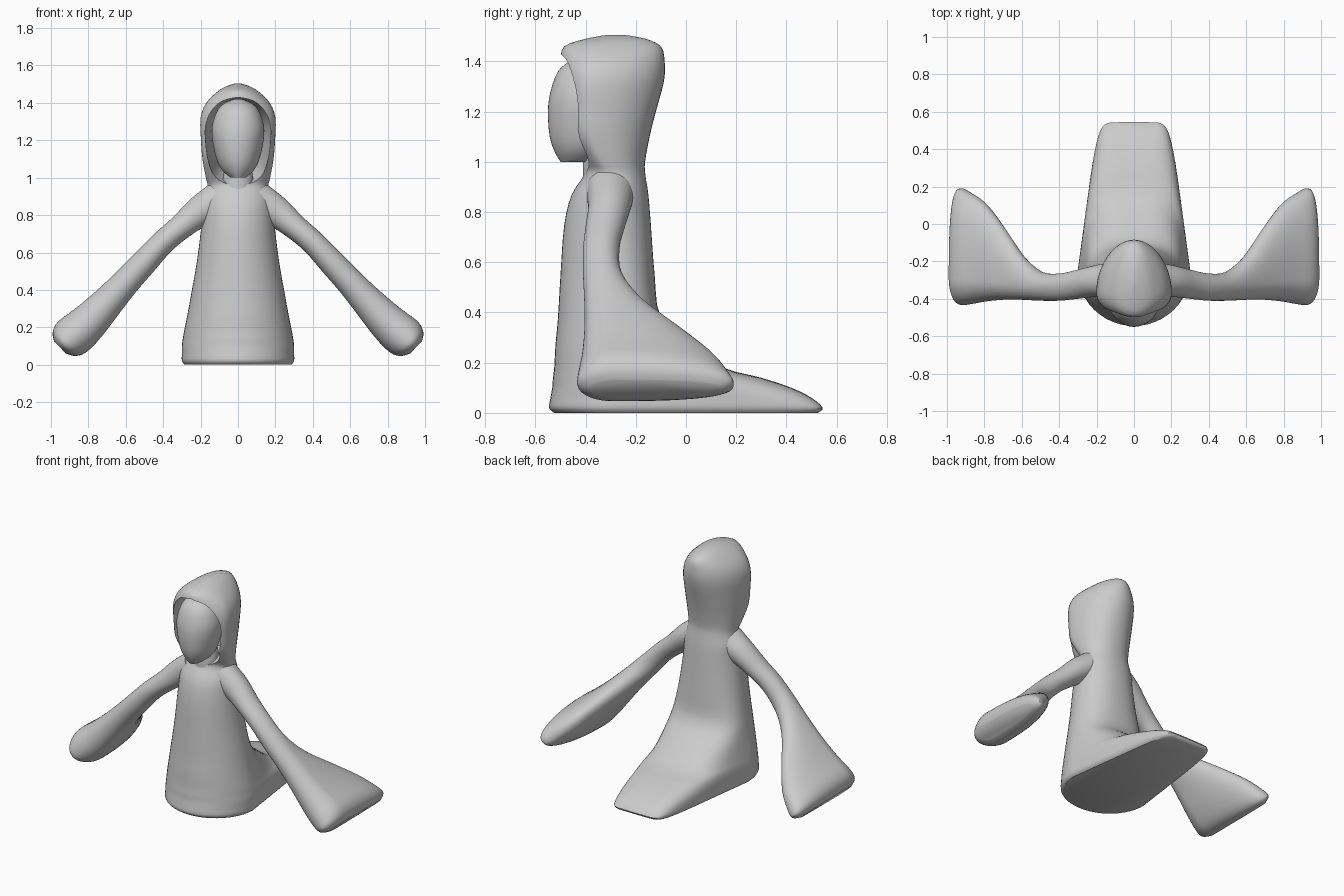
import bpy, bmesh
from math import sin, cos, pi
from mathutils import Vector

if "Cube" in bpy.data.objects:
    bpy.data.objects.remove(bpy.data.objects["Cube"])

N = 48


def smooth_rows(rows, k=3):
    """Catmull-Rom interpolation of the section parameters."""
    out = []
    for i in range(len(rows) - 1):
        a, b = rows[max(i - 1, 0)], rows[i]
        c, d = rows[i + 1], rows[min(i + 2, len(rows) - 1)]
        for j in range(k):
            t = j / k
            out.append([0.5 * (2*q + (r-p)*t + (2*p-5*q+4*r-s)*t*t + (3*q-p-3*r+s)*t**3)
                        for p, q, r, s in zip(a, b, c, d)])
    return out + [list(rows[-1])]


def section(w, yf, ym, yb, p=2.0, taper=0.0):
    """Closed outline (across, y): elliptical front, boxier tapered back."""
    pts = []
    for i in range(N):
        t = 2 * pi * i / N
        c, s = cos(t), sin(t)
        e = 2 / p if s > 0 else 1
        v = abs(s) ** e
        u = (1 if c > 0 else -1) * abs(c) ** e
        y = ym + v * ((yb if s > 0 else yf) - ym)
        pts.append((w * u * (1 - taper * v if s > 0 else 1), y))
    return pts


def loft(name, rings):
    bm = bmesh.new()
    loops = [[bm.verts.new(co) for co in r] for r in rings]
    n = len(loops[0])
    for a, b in zip(loops, loops[1:]):
        for i in range(n):
            bm.faces.new((a[i], a[(i + 1) % n], b[(i + 1) % n], b[i]))
    bm.faces.new(loops[0])
    bm.faces.new(loops[-1])
    bmesh.ops.recalc_face_normals(bm, faces=bm.faces)
    me = bpy.data.meshes.new(name)
    bm.to_mesh(me)
    bm.free()
    ob = bpy.data.objects.new(name, me)
    bpy.context.collection.objects.link(ob)
    return ob


def select(ob):
    bpy.ops.object.select_all(action='DESELECT')
    ob.select_set(True)
    bpy.context.view_layer.objects.active = ob


def shade(ob, angle=0.75):
    select(ob)
    bpy.ops.object.shade_smooth_by_angle(angle=angle)


def upright(name, rows):
    return loft(name, [[(x, y, r[0]) for x, y in section(*r[1:])]
                       for r in smooth_rows(rows)])


# robe with train and hood: z, half width, front y, widest y, back y, squareness, taper
robe = upright("hooded_robe", [
    (0.0, .285, -.525, -.25, .525, 9, .36),
    (.02, .30, -.545, -.25, .545, 9, .36),
    (.06, .30, -.54, -.25, .50, 7, .33),
    (.10, .30, -.533, -.25, .42, 5, .29),
    (.14, .295, -.53, -.25, .30, 4, .23),
    (.18, .288, -.525, -.26, .15, 3.5, .18),
    (.27, .27, -.52, -.27, .02, 3, .1),
    (.38, .25, -.51, -.28, -.10, 2.5, 0),
    (.55, .22, -.50, -.29, -.125, 2.3, 0),
    (.75, .195, -.485, -.30, -.14, 2.2, 0),
    (.87, .185, -.455, -.30, -.15, 2.2, 0),
    (.95, .163, -.405, -.30, -.162, 2.2, 0),
    (1.0, .172, -.41, -.33, -.163, 2.2, 0),
    (1.1, .19, -.475, -.37, -.145, 2.2, 0),
    (1.2, .198, -.495, -.37, -.12, 2.1, 0),
    (1.32, .20, -.50, -.37, -.088, 2, 0),
    (1.40, .17, -.50, -.36, -.085, 2, 0),
    (1.46, .11, -.485, -.34, -.10, 2, 0),
    (1.49, .06, -.40, -.29, -.16, 2, 0),
    (1.505, .01, -.32, -.28, -.24, 2, 0),
])

# face opening cut into the hood
half = smooth_rows([(0, 1.43), (.08, 1.412), (.14, 1.36), (.173, 1.28), (.172, 1.18),
                    (.156, 1.08), (.122, 1.0), (.06, .965), (0, .955)])
outline = half + [(-x, z) for x, z in half[-2:0:-1]]
cutter = loft("opening_cutter", [[(x * k, y, 1.2 + (z - 1.2) * k) for x, z in outline]
                                 for y, k in ((-.7, 1), (-.40, 1), (-.22, .75))])
cutter.hide_render = True
mod = robe.modifiers.new("opening", 'BOOLEAN')
mod.operation = 'DIFFERENCE'
mod.solver = 'EXACT'
mod.object = cutter
select(robe)
bpy.ops.object.modifier_apply(modifier=mod.name)
bpy.data.objects.remove(cutter)
shade(robe)

# egg-shaped face inside the hood
shade(upright("face", [
    (1.0, .04, -.50, -.43, -.36),
    (1.04, .085, -.523, -.41, -.32),
    (1.1, .115, -.543, -.40, -.30),
    (1.2, .137, -.55, -.40, -.28),
    (1.28, .138, -.54, -.40, -.28),
    (1.36, .11, -.51, -.40, -.30),
    (1.40, .07, -.465, -.39, -.32),
    (1.42, .02, -.42, -.38, -.35),
]))

# neck
shade(upright("neck", [(.90, .085, -.41, -.34, -.26), (1.0, .08, -.41, -.34, -.26),
                       (1.06, .07, -.40, -.34, -.27)]))

# flared sleeves: centre x, centre z, half thickness, front y, widest y, back y, squareness
sleeve = smooth_rows([
    (.08, .89, .105, -.40, -.31, -.20, 2),
    (.20, .82, .085, -.39, -.31, -.22, 2),
    (.30, .74, .068, -.40, -.32, -.245, 2),
    (.40, .655, .065, -.41, -.33, -.265, 2),
    (.50, .548, .07, -.41, -.33, -.255, 2),
    (.60, .44, .075, -.405, -.32, -.17, 2),
    (.70, .33, .087, -.405, -.31, -.02, 2),
    (.80, .225, .103, -.415, -.30, .11, 2.2),
    (.885, .15, .112, -.43, -.29, .17, 2.4),
    (.93, .11, .088, -.43, -.29, .19, 2.6),
    (.952, .093, .045, -.38, -.27, .14, 2.6),
])
across = Vector((.69, 0, .72))
for side, label in ((1, "left"), (-1, "right")):
    rings = []
    for cx, cz, *sec in sleeve:
        rings.append([(side * (cx + u * across.x), y, cz + u * across.z)
                      for u, y in section(*sec)])
    shade(loft(label + "_sleeve", rings))
